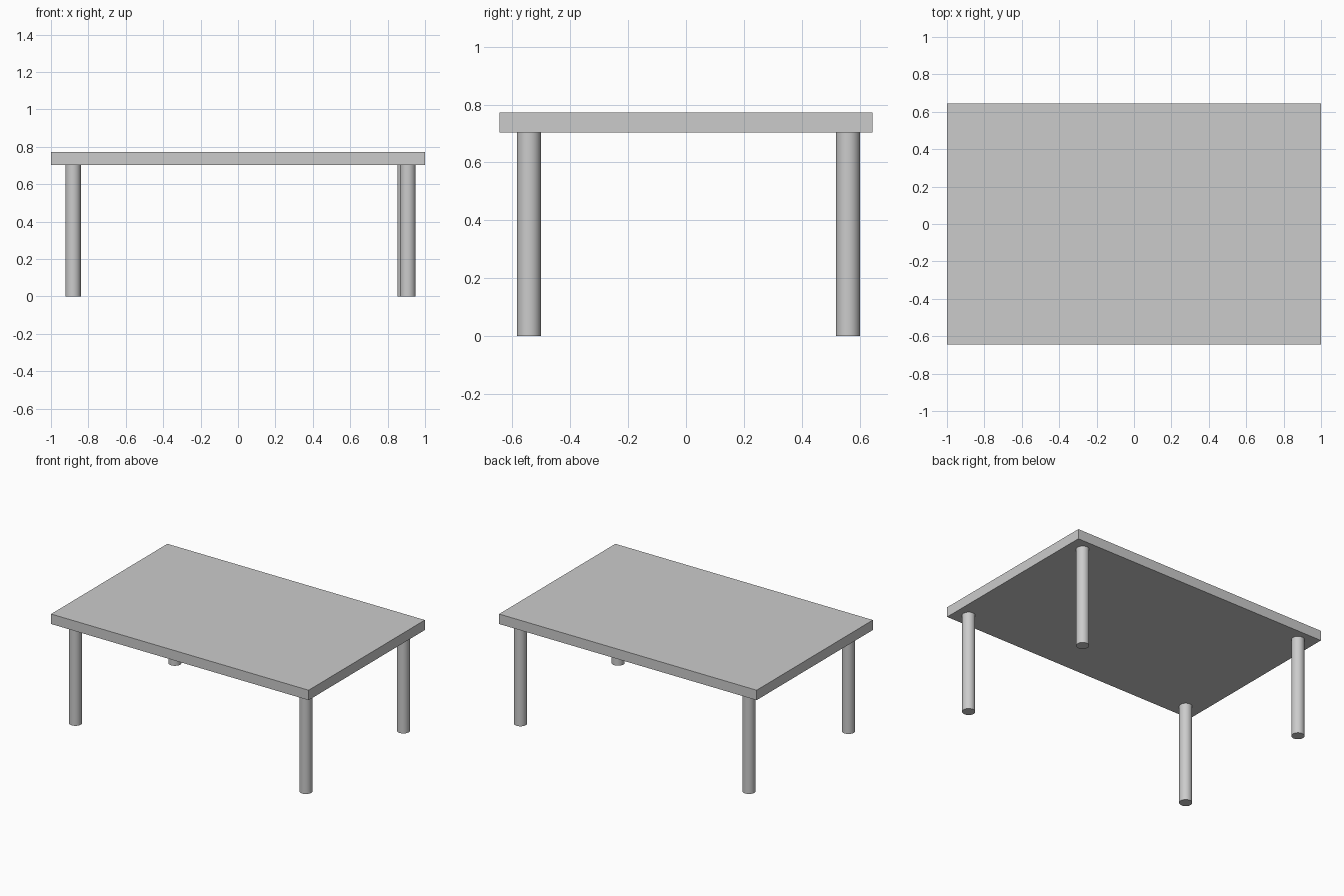
import bpy

if "Cube" in bpy.data.objects:
    bpy.data.objects.remove(bpy.data.objects["Cube"])

TOP_Z, UNDER_Z = 0.773, 0.703
LEG_RADIUS = 0.0415

# Table top slab
bpy.ops.mesh.primitive_cube_add(size=1, location=(0, 0, (TOP_Z + UNDER_Z) / 2))
top = bpy.context.object
top.name = "table_top"
top.scale = (2.0, 1.29, TOP_Z - UNDER_Z)
bpy.ops.object.transform_apply(location=False, rotation=False, scale=True)


def add_leg(name, x, y):
    bpy.ops.mesh.primitive_cylinder_add(
        vertices=32, radius=LEG_RADIUS, depth=UNDER_Z, location=(x, y, UNDER_Z / 2))
    bpy.context.object.name = name
    bpy.ops.object.shade_smooth_by_angle()


# Round legs, set slightly unevenly under the corners
for name, x, y in (
    ("front_left_leg", -0.882, -0.543),
    ("front_right_leg", 0.908, -0.543),
    ("back_left_leg", -0.882, 0.56),
    ("back_right_leg", 0.893, 0.56),
):
    add_leg(name, x, y)
